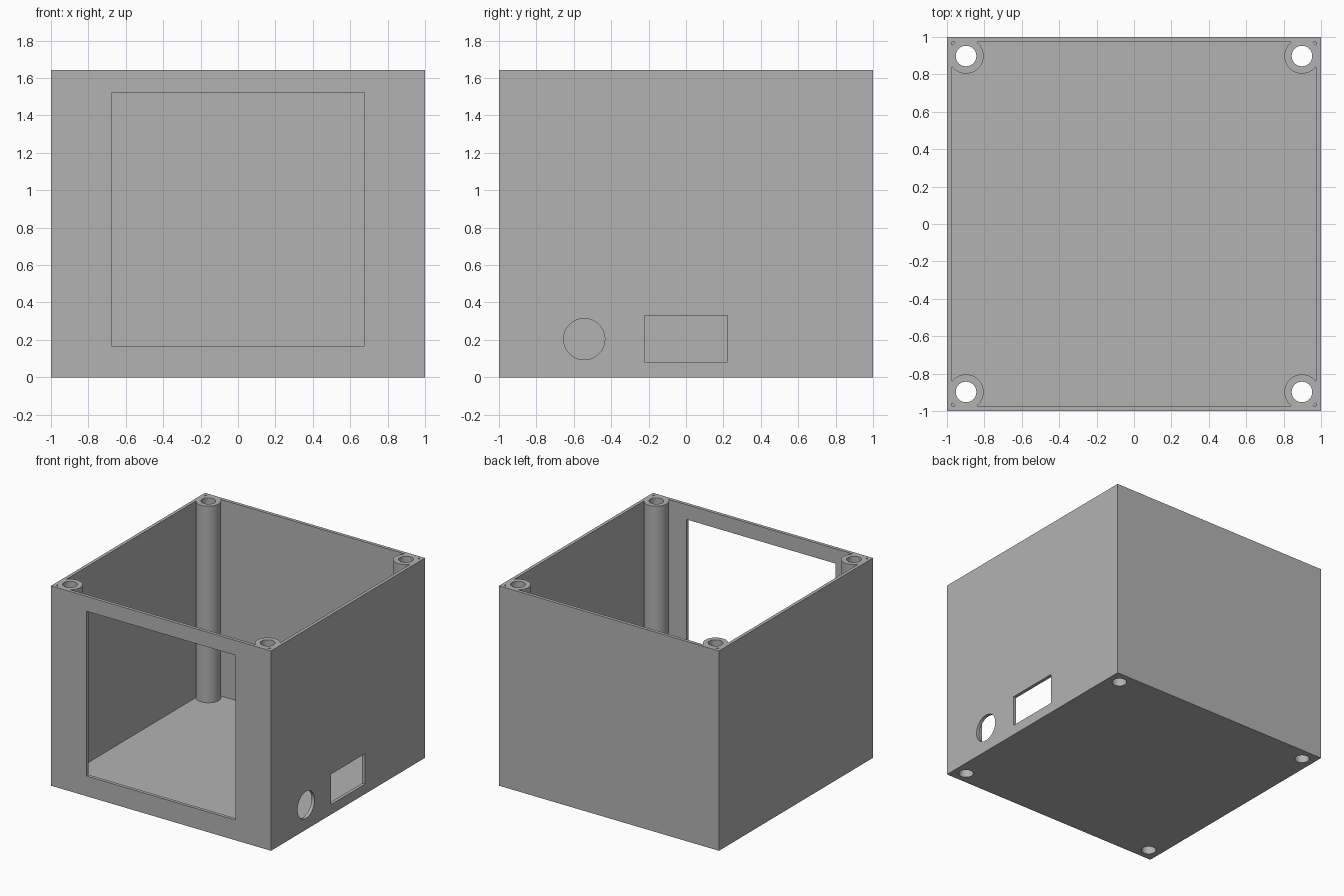
import bpy

if "Cube" in bpy.data.objects:
    bpy.data.objects.remove(bpy.data.objects["Cube"], do_unlink=True)

HEIGHT = 1.642
WALL = 0.027
FLOOR = 0.027
POST = 0.898

grey = bpy.data.materials.new("plain_grey")
grey.use_nodes = True
colour = (0.45, 0.45, 0.45, 1)
grey.diffuse_color = colour
grey.node_tree.nodes["Principled BSDF"].inputs["Base Color"].default_value = colour


def box(name, low, high):
    centre = [(a + b) / 2 for a, b in zip(low, high)]
    bpy.ops.mesh.primitive_cube_add(size=1, location=centre)
    ob = bpy.context.object
    ob.name = name
    ob.scale = [b - a for a, b in zip(low, high)]
    bpy.ops.object.transform_apply(location=True, rotation=True, scale=True)
    ob.data.materials.append(grey)
    return ob


def cylinder(name, radius, depth, centre, rotation=(0, 0, 0)):
    bpy.ops.mesh.primitive_cylinder_add(
        vertices=64, radius=radius, depth=depth, location=centre, rotation=rotation)
    ob = bpy.context.object
    ob.name = name
    bpy.ops.object.transform_apply(location=True, rotation=True, scale=True)
    ob.data.materials.append(grey)
    return ob


def combine(target, tool, operation):
    """Apply a boolean to the target and discard the tool."""
    bpy.ops.object.select_all(action="DESELECT")
    bpy.context.view_layer.objects.active = target
    target.select_set(True)
    mod = target.modifiers.new(operation.lower(), "BOOLEAN")
    mod.operation = operation
    mod.solver = "EXACT"
    mod.object = tool
    bpy.ops.object.modifier_apply(modifier=mod.name)
    bpy.data.objects.remove(tool, do_unlink=True)


# Open-topped enclosure
inner = 1 - WALL
case = box("enclosure", (-1, -1, 0), (1, 1, HEIGHT))
combine(case, box("cavity", (-inner, -inner, FLOOR), (inner, inner, HEIGHT + 1)), "DIFFERENCE")

# Corner screw posts with bores running through the floor
corners = [(x, y) for x in (-POST, POST) for y in (-POST, POST)]
base = FLOOR / 2
for x, y in corners:
    combine(case, cylinder("post", 0.094, HEIGHT - base, (x, y, (HEIGHT + base) / 2)), "UNION")
for x, y in corners:
    combine(case, cylinder("bore", 0.055, HEIGHT + 1, (x, y, HEIGHT / 2)), "DIFFERENCE")

# Front display window
combine(case, box("window", (-0.676, -1.2, 0.166), (0.676, -0.9, 1.52)), "DIFFERENCE")

# Socket opening and round cable hole on the +x side
combine(case, box("socket", (0.9, -0.222, 0.082), (1.2, 0.222, 0.331)), "DIFFERENCE")
combine(case, cylinder("cable_hole", 0.11, 0.3, (1.05, -0.544, 0.204), (0, 1.5708, 0)), "DIFFERENCE")

# Smooth round surfaces, crisp edges
bpy.ops.object.select_all(action="DESELECT")
case.select_set(True)
bpy.context.view_layer.objects.active = case
bpy.ops.object.shade_smooth_by_angle(angle=0.5)
